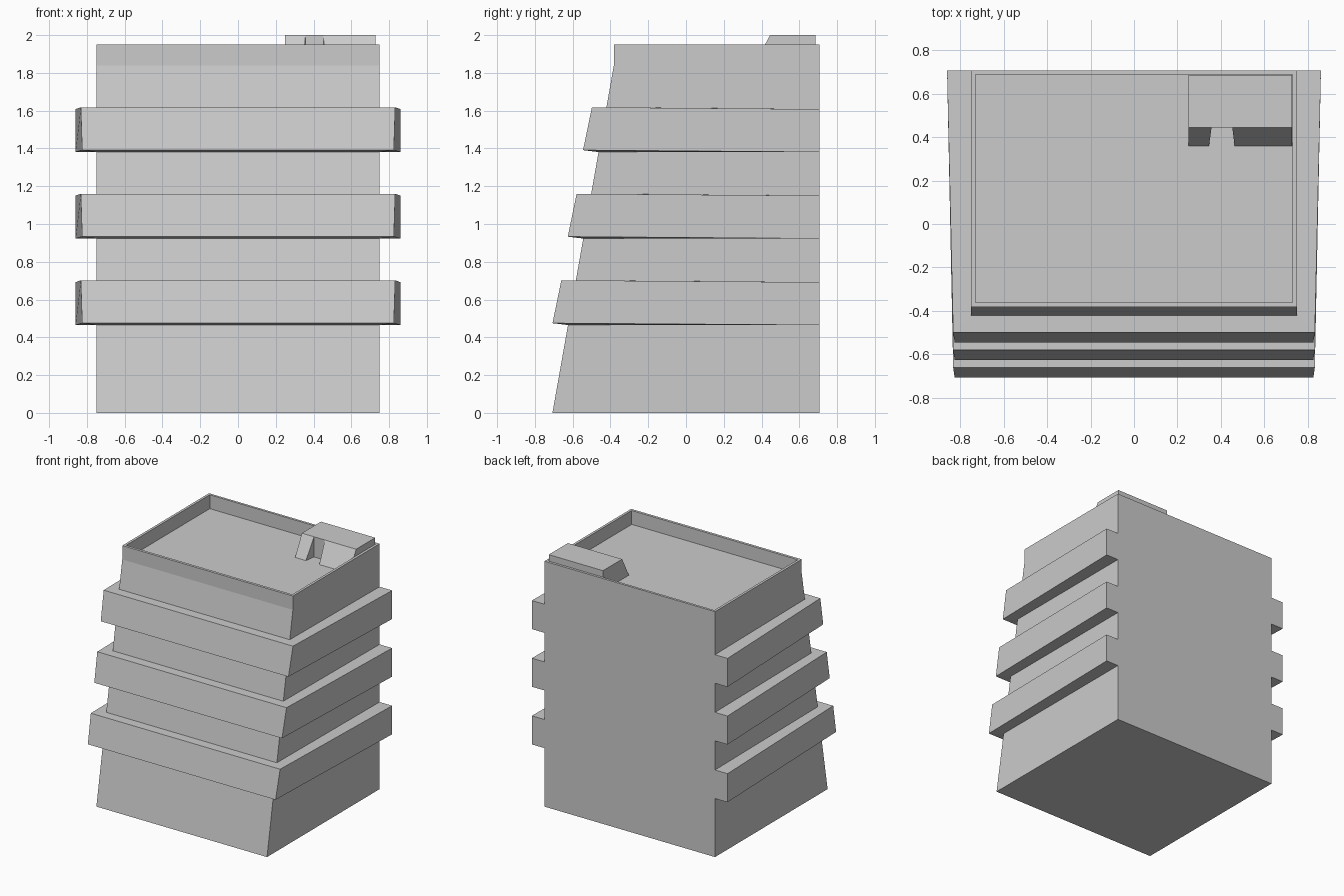
import bpy, bmesh

if "Cube" in bpy.data.objects:
    bpy.data.objects.remove(bpy.data.objects["Cube"])

BACK = 0.707


def ring(bm, back_x, front_x, front_y, back_z, front_z, back_y=BACK):
    """Four corners: back left, front left, front right, back right."""
    pts = [(-back_x, back_y, back_z), (-front_x, front_y, front_z),
           (front_x, front_y, front_z), (back_x, back_y, back_z)]
    return [bm.verts.new(p) for p in pts]


def loft(bm, rings, closed=True):
    for a, b in zip(rings, rings[1:]):
        n = len(a)
        for i in range(n if closed else n - 1):
            j = (i + 1) % n
            bm.faces.new((a[i], a[j], b[j], b[i]))


def finish(bm, name):
    bmesh.ops.recalc_face_normals(bm, faces=bm.faces)
    mesh = bpy.data.meshes.new(name)
    bm.to_mesh(mesh)
    bm.free()
    obj = bpy.data.objects.new(name, mesh)
    bpy.context.collection.objects.link(obj)
    return obj


def wall_y(z):
    """Front wall leans back up to the parapet."""
    return -0.707 + 0.325 * min(z, 1.84) / 1.84


# Tower: leaning front wall with three projecting balcony bands
bm = bmesh.new()
rings = [ring(bm, 0.75, 0.75, wall_y(0), 0, 0)]
for k in range(3):
    lo = 0.465 + 0.458 * k
    hi = lo + 0.237
    rings += [
        ring(bm, 0.75, 0.75, wall_y(lo), lo, lo),
        ring(bm, 0.86, 0.825, wall_y(lo) - 0.082, lo, lo + 0.01),
        ring(bm, 0.86, 0.832, wall_y(hi) - 0.077, hi - 0.01, hi),
        ring(bm, 0.75, 0.75, wall_y(hi), hi - 0.01, hi),
    ]
rings.append(ring(bm, 0.75, 0.75, wall_y(1.84), 1.84, 1.84))
rings.append(ring(bm, 0.75, 0.75, wall_y(1.84), 1.95, 1.95))
loft(bm, rings, closed=False)
bm.faces.new(rings[0])
bm.faces.new([r[0] for r in rings] + [r[3] for r in reversed(rings)])

# Parapet rim and sunken roof
rim = ring(bm, 0.73, 0.73, -0.361, 1.95, 1.95, 0.688)
roof = ring(bm, 0.73, 0.73, -0.361, 1.84, 1.84, 0.688)
loft(bm, [rings[-1], rim, roof])
bm.faces.new(roof)
finish(bm, "tower")

# Roof stair housing: sloped front with a doorway cut into it
bm = bmesh.new()
base = [(0.25, 0.685), (0.25, 0.36), (0.345, 0.36), (0.357, 0.445),
        (0.452, 0.445), (0.463, 0.36), (0.727, 0.36), (0.727, 0.685)]
top = [(0.25, 0.685), (0.25, 0.445), (0.357, 0.445), (0.357, 0.445),
       (0.452, 0.445), (0.452, 0.445), (0.727, 0.445), (0.727, 0.685)]
lower = [bm.verts.new((x, y, 1.84)) for x, y in base]
upper = [bm.verts.new((x, y, 2.0)) for x, y in top]
loft(bm, [lower, upper])
bm.faces.new(upper)
bmesh.ops.remove_doubles(bm, verts=bm.verts, dist=0.0005)
finish(bm, "stair_housing")
